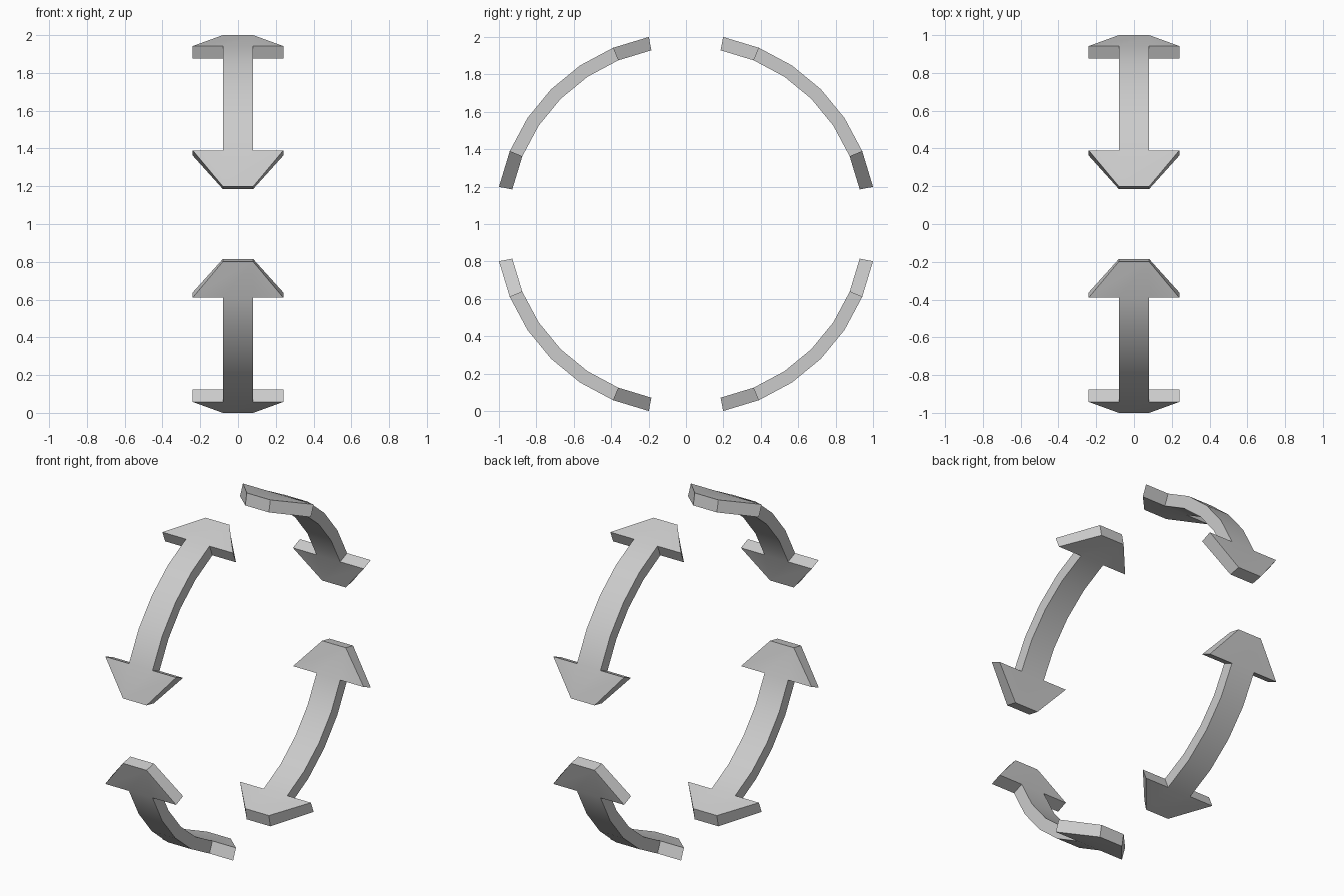
import bpy, bmesh
from math import sin, cos, radians, pi

if "Cube" in bpy.data.objects:
    bpy.data.objects.remove(bpy.data.objects["Cube"])

STEP = radians(11.25)
R_OUT, R_IN = 1.0 / cos(STEP), 0.947
SHAFT, BARB = 0.08, 0.24          # half widths

# Flat outline of the double arrow as (x, step along the arc), steps 1..7
right = [(SHAFT, 1), (BARB, 2)] + [(SHAFT, s) for s in range(2, 7)] + [(BARB, 6), (SHAFT, 7)]
outline = right + [(-x, s) for x, s in reversed(right)]
n = len(outline)


def mirror_of(i):
    return n - 1 - i


# Panels of the outline: head, shaft segments, head
panels = [[0, 1, 2, mirror_of(2), mirror_of(1), mirror_of(0)]]
panels += [[i, i + 1, mirror_of(i + 1), mirror_of(i)] for i in range(2, 6)]
panels += [[6, 7, 8, mirror_of(8), mirror_of(7), mirror_of(6)]]


def curved_arrow(name, turn):
    bm = bmesh.new()
    outer, inner = ([bm.verts.new((x, r * sin(s * STEP), r * cos(s * STEP)))
                     for x, s in outline] for r in (R_OUT, R_IN))
    for p in panels:
        bm.faces.new([outer[i] for i in p])
        bm.faces.new([inner[i] for i in reversed(p)])
    for i in range(n):            # rim joining both skins
        j = (i + 1) % n
        bm.faces.new((outer[i], inner[i], inner[j], outer[j]))
    bmesh.ops.recalc_face_normals(bm, faces=bm.faces)
    mesh = bpy.data.meshes.new(name)
    bm.to_mesh(mesh)
    bm.free()
    ob = bpy.data.objects.new(name, mesh)
    bpy.context.collection.objects.link(ob)
    ob.location.z = 1
    ob.rotation_euler.x = turn
    ob.select_set(True)
    bpy.context.view_layer.objects.active = ob


# Four arrows around the x axis
for k, name in enumerate(("upper_back", "upper_front", "lower_front", "lower_back")):
    curved_arrow(name + "_arrow", k * pi / 2)
bpy.ops.object.shade_smooth_by_angle(angle=radians(30))
